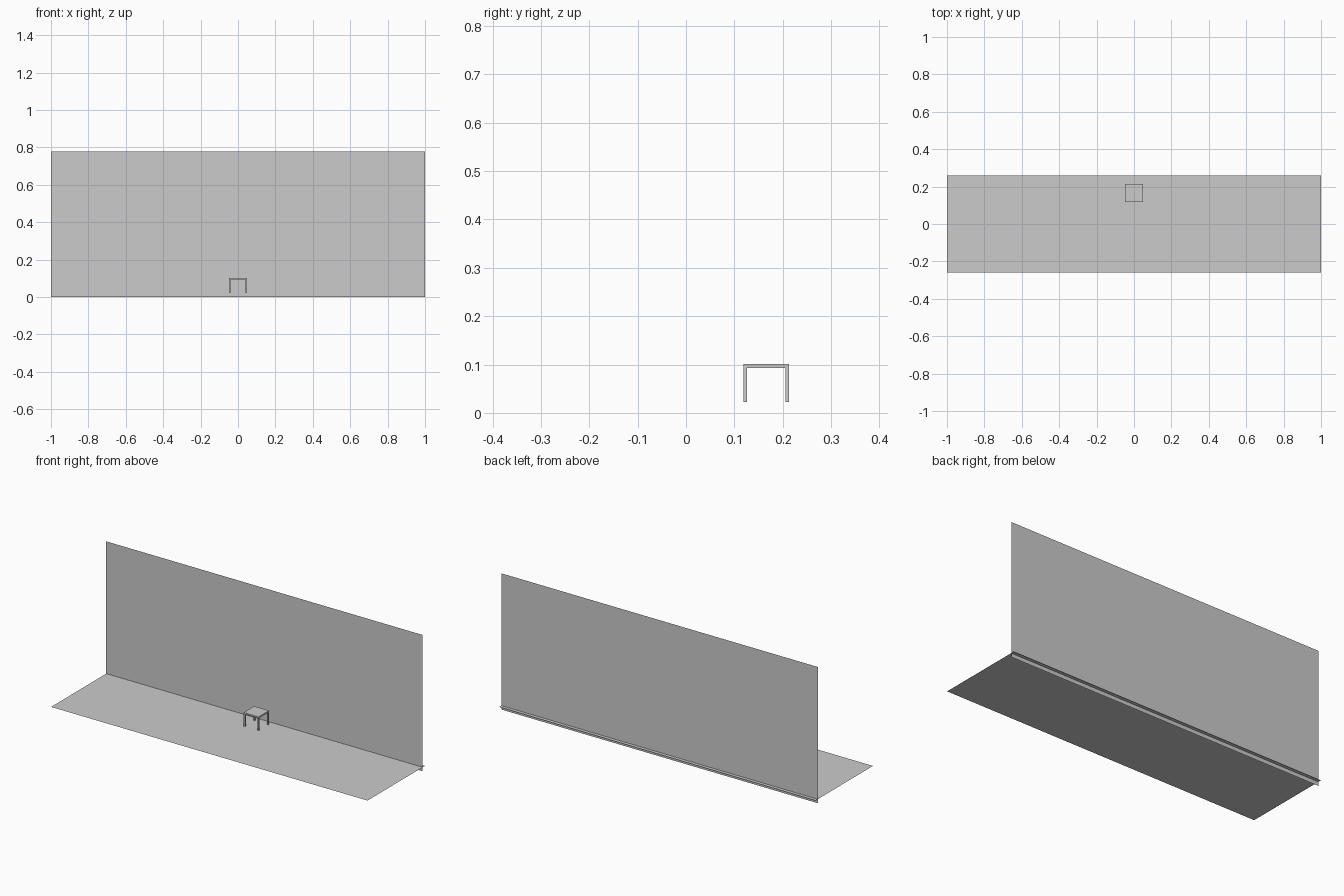
import bpy
from math import pi

if "Cube" in bpy.data.objects:
    bpy.data.objects.remove(bpy.data.objects["Cube"])

FLOOR_Z = 0.0225


def box(name, x, y, z):
    """Box from (min, max) ranges."""
    bpy.ops.mesh.primitive_cube_add(size=1, location=[sum(r) / 2 for r in (x, y, z)])
    ob = bpy.context.object
    ob.name = name
    ob.scale = [r[1] - r[0] for r in (x, y, z)]
    bpy.ops.object.transform_apply(location=False, rotation=False, scale=True)
    return ob


def plane(name, location, width, depth, tilt=0):
    """Single-sheet rectangle, tilted about x."""
    bpy.ops.mesh.primitive_plane_add(size=1, location=location, rotation=(tilt, 0, 0))
    ob = bpy.context.object
    ob.name = name
    ob.scale = (width, depth, 1)
    bpy.ops.object.transform_apply(location=False, rotation=True, scale=True)
    return ob


# Room: floor sheet, and a back wall that dips slightly below the floor
plane("floor", (0, 0, FLOOR_Z), 2.0, 0.518)
plane("back_wall", (0, 0.239, 0.389), 2.0, 0.778, pi / 2)

# Small square table near the wall
cy, half, leg = 0.166, 0.0472, 0.0078
top_z, under_z = 0.1012, 0.0932
box("table_top", (-half, half), (cy - half, cy + half), (under_z, top_z))

# Four legs flush with the corners
for sx, side in ((-1, "left"), (1, "right")):
    for sy, end in ((-1, "front"), (1, "back")):
        xs = sorted((sx * half, sx * (half - leg)))
        ys = sorted((cy + sy * half, cy + sy * (half - leg)))
        box(f"table_leg_{end}_{side}", xs, ys, (FLOOR_Z, under_z))
